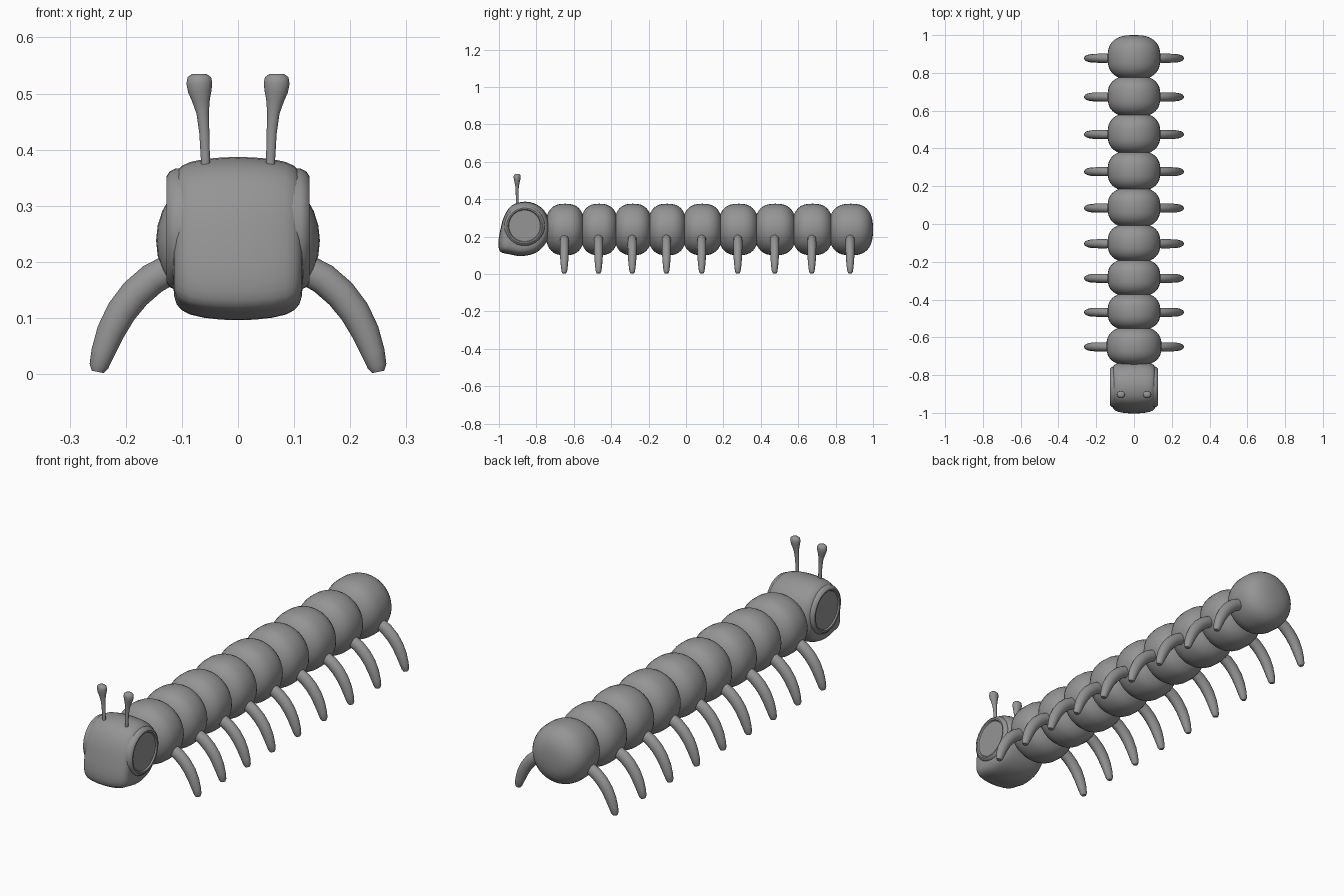
import bpy, bmesh, math
from mathutils import Vector

if "Cube" in bpy.data.objects:
    bpy.data.objects.remove(bpy.data.objects["Cube"])

grey = bpy.data.materials.new("soft grey")
grey.diffuse_color = (0.3, 0.3, 0.3, 1)
grey.use_nodes = True
grey.node_tree.nodes["Principled BSDF"].inputs["Base Color"].default_value = grey.diffuse_color


def loft(name, rings, angle=50):
    """Skin a list of equal-length point rings and cap both ends."""
    bm = bmesh.new()
    loops = [[bm.verts.new(p) for p in ring] for ring in rings]
    n = len(loops[0])
    for a, b in zip(loops, loops[1:]):
        for i in range(n):
            j = (i + 1) % n
            bm.faces.new((a[i], a[j], b[j], b[i]))
    bm.faces.new(loops[0])
    bm.faces.new(loops[-1])
    bmesh.ops.recalc_face_normals(bm, faces=bm.faces)
    mesh = bpy.data.meshes.new(name)
    bm.to_mesh(mesh)
    bm.free()
    mesh.materials.append(grey)
    obj = bpy.data.objects.new(name, mesh)
    bpy.context.collection.objects.link(obj)
    bpy.ops.object.select_all(action='DESELECT')
    bpy.context.view_layer.objects.active = obj
    obj.select_set(True)
    bpy.ops.object.shade_smooth_by_angle(angle=math.radians(angle))
    return obj


def circle(n):
    return [(math.cos(2 * math.pi * i / n), math.sin(2 * math.pi * i / n)) for i in range(n)]


def tube(name, side, y, path, flat, n=14):
    """Tapered tube in an xz plane; path holds (x, z, radius)."""
    rings = []
    for i, (x, z, r) in enumerate(path):
        a, b = path[max(i - 1, 0)], path[min(i + 1, len(path) - 1)]
        t = Vector((b[0] - a[0], b[1] - a[1])).normalized()
        rings.append([(side * (x - t.y * r * c), y + r * s * flat, z + t.x * r * c)
                      for c, s in circle(n)])
    return loft(name, rings)


# Body: rounded barrel segments lying along y
joints = [-0.74, -0.553, -0.374, -0.193, -0.008, 0.184, 0.378, 0.578, 0.775, 1.0]
last = len(joints) - 2
for k in range(last + 1):
    start = joints[k] - 0.012
    end = joints[k + 1] + (0.012 if k < last else 0)
    mid, half = (start + end) / 2, (end - start) / 2
    power = 2 / 2.6
    wide = 0.146 if k == 0 else 0.14
    rings = []
    for i in range(19):
        a = math.pi * (0.015 + 0.97 * i / 18)
        y = mid - half * math.copysign(abs(math.cos(a)) ** power, math.cos(a))
        r = math.sin(a) ** power
        rings.append([(wide * r * c, y, 0.238 + 0.138 * r * s) for c, s in circle(32)])
    loft(f"body_segment_{k + 1}", rings)

    # Pair of curved legs for each segment
    leg = [(0.085, 0.202, 0.024), (0.12, 0.187, 0.027), (0.152, 0.17, 0.028),
           (0.183, 0.143, 0.028), (0.208, 0.111, 0.027), (0.227, 0.075, 0.025),
           (0.241, 0.038, 0.021), (0.248, 0.014, 0.017), (0.25, 0.004, 0.011)]
    for side, label in ((-1, "left"), (1, "right")):
        tube(f"{label}_leg_{k + 1}", side, mid - 0.004, leg, 0.88)

# Head: side outline smoothed, then swept across x with shrinking ends
outline = [(-0.86, 0.387), (-0.93, 0.368), (-0.972, 0.31), (-0.993, 0.235), (-1.003, 0.165),
           (-0.993, 0.12), (-0.95, 0.107), (-0.88, 0.096), (-0.80, 0.115), (-0.743, 0.175),
           (-0.727, 0.25), (-0.748, 0.325), (-0.795, 0.37)]
smooth = []
n = len(outline)
for i in range(n):
    p0, p1, p2, p3 = (Vector(outline[(i + d) % n]) for d in (-1, 0, 1, 2))
    for t in (0, 1 / 3, 2 / 3):
        smooth.append(0.5 * (2 * p1 + (p2 - p0) * t + (2 * p0 - 5 * p1 + 4 * p2 - p3) * t * t
                             + (3 * p1 - p0 - 3 * p2 + p3) * t ** 3))
half_steps = [(0.0, 1.0), (0.03, 0.993), (0.06, 0.972), (0.085, 0.935), (0.1, 0.885),
              (0.109, 0.82), (0.114, 0.72), (0.116, 0.5)]
steps = [(-x, s) for x, s in half_steps[:0:-1]] + half_steps
hub = Vector((-0.865, 0.25))
loft("head", [[(x, *(hub + (p - hub) * s)) for p in smooth] for x, s in steps])

# Round eyes: a raised rim with a shallow recessed disc
eye = [(0.085, 0.108), (0.112, 0.108), (0.122, 0.103), (0.127, 0.095),
       (0.126, 0.088), (0.12, 0.084), (0.12, 0.05)]
for side, label in ((-1, "left"), (1, "right")):
    loft(f"{label}_eye", [[(side * x, -0.863 + r * c, 0.258 + r * s) for c, s in circle(32)]
                          for x, r in eye], 40)

    # Antenna with a rounded knob
    antenna = [(0.058, 0.35, 0.008), (0.058, 0.38, 0.008), (0.06, 0.43, 0.009),
               (0.063, 0.465, 0.011), (0.066, 0.488, 0.016), (0.068, 0.504, 0.021),
               (0.069, 0.518, 0.023), (0.069, 0.529, 0.021), (0.069, 0.535, 0.013)]
    tube(f"{label}_antenna", side, -0.903, antenna, 0.82, 16)
